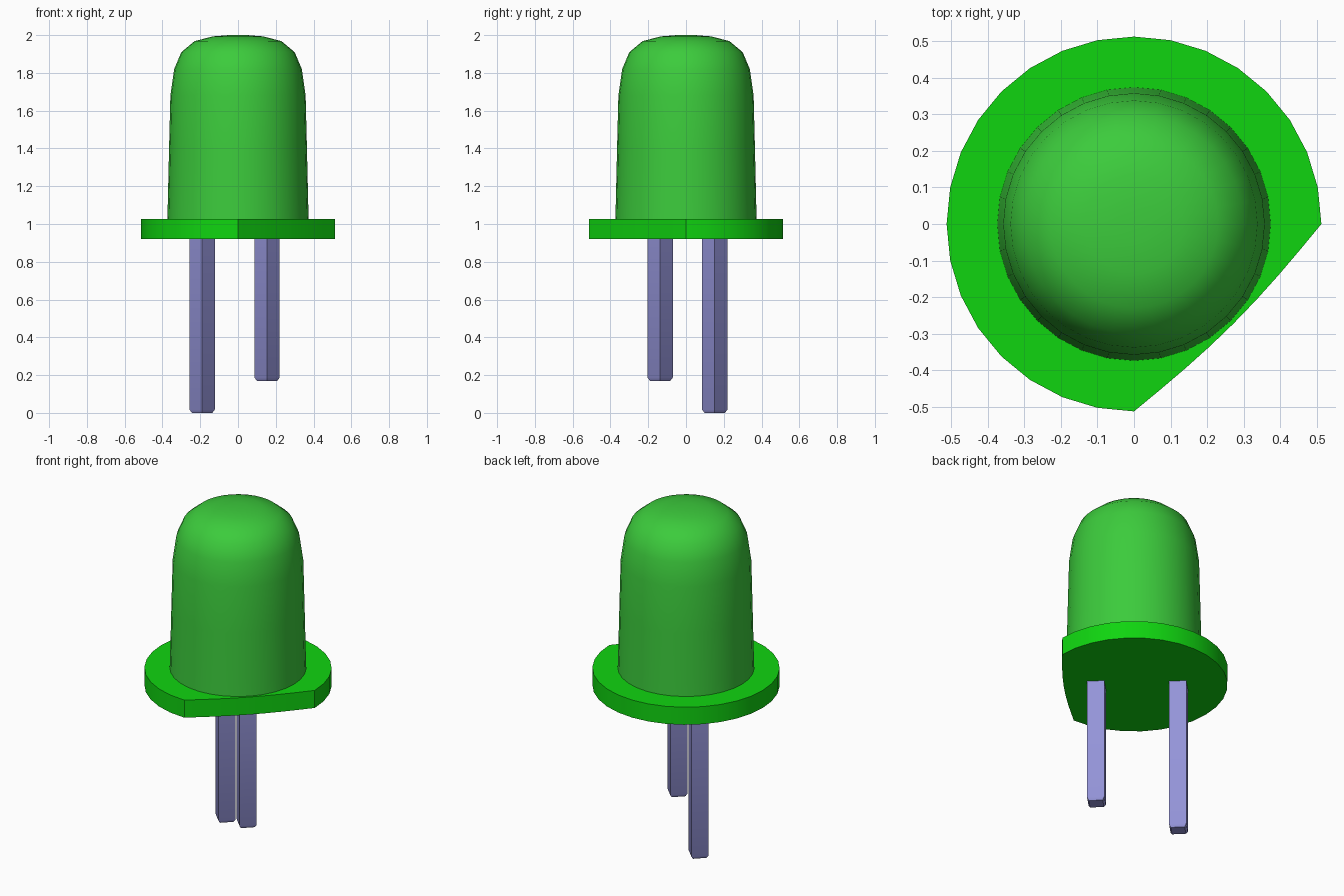
import bpy, bmesh, math

if "Cube" in bpy.data.objects:
    bpy.data.objects.remove(bpy.data.objects["Cube"])


def material(name, rgb):
    m = bpy.data.materials.new(name)
    m.diffuse_color = (*rgb, 1.0)
    m.use_nodes = True
    m.node_tree.nodes["Principled BSDF"].inputs["Base Color"].default_value = m.diffuse_color
    return m


lens_green = material("lens green", (0.045, 0.60, 0.045))
rim_green = material("rim green", (0.005, 0.66, 0.005))
lead_metal = material("lead lilac", (0.296, 0.296, 0.69))


def loft(name, rings, mat, cap_top=True):
    """Skin a stack of equal-length rings and close the ends."""
    bm = bmesh.new()
    loops = [[bm.verts.new(p) for p in ring] for ring in rings]
    n = len(loops[0])
    for a, b in zip(loops, loops[1:]):
        for i in range(n):
            j = (i + 1) % n
            bm.faces.new((a[i], a[j], b[j], b[i]))
    bm.faces.new(loops[0][::-1])
    if cap_top:
        bm.faces.new(loops[-1])
    bmesh.ops.recalc_face_normals(bm, faces=bm.faces)
    mesh = bpy.data.meshes.new(name)
    bm.to_mesh(mesh)
    bm.free()
    mesh.materials.append(mat)
    ob = bpy.data.objects.new(name, mesh)
    bpy.context.collection.objects.link(ob)
    bpy.ops.object.select_all(action='DESELECT')
    ob.select_set(True)
    bpy.context.view_layer.objects.active = ob
    bpy.ops.object.shade_smooth_by_angle(angle=math.radians(32))
    return ob


def circle(r, z, n=32, cx=0.0, cy=0.0):
    return [(cx + r * math.cos(2 * math.pi * i / n),
             cy + r * math.sin(2 * math.pi * i / n), z) for i in range(n)]


# Domed lens, gently tapered
profile = [(0.375, 1.00), (0.372, 1.10), (0.365, 1.40), (0.358, 1.68),
           (0.338, 1.82), (0.300, 1.91), (0.230, 1.968), (0.135, 1.993),
           (0.050, 2.0)]
loft("lens", [circle(r, z) for r, z in profile], lens_green)

# Rim: three quarters of a circle, with a slightly bowed flat at front right
R = 0.513
outline = [(R * math.cos(math.pi * i / 16), R * math.sin(math.pi * i / 16))
           for i in range(25)]
for i in range(1, 8):
    t = i / 8
    bow = 0.016 * math.sin(math.pi * t)
    outline.append((R * t + bow, -R * (1 - t) - bow))
loft("rim", [[(x, y, z) for x, y in outline] for z in (0.92, 1.026)], rim_green)

# Square leads turned 45 degrees, with a small chamfered foot
for name, x, y, bottom in (("long_lead", -0.19, 0.152, 0.0),
                           ("short_lead", 0.154, -0.137, 0.17)):
    rings = [circle(r, z, 4, x, y) for r, z in
             ((0.054, bottom), (0.067, bottom + 0.017), (0.067, 0.95))]
    loft(name, rings, lead_metal)
